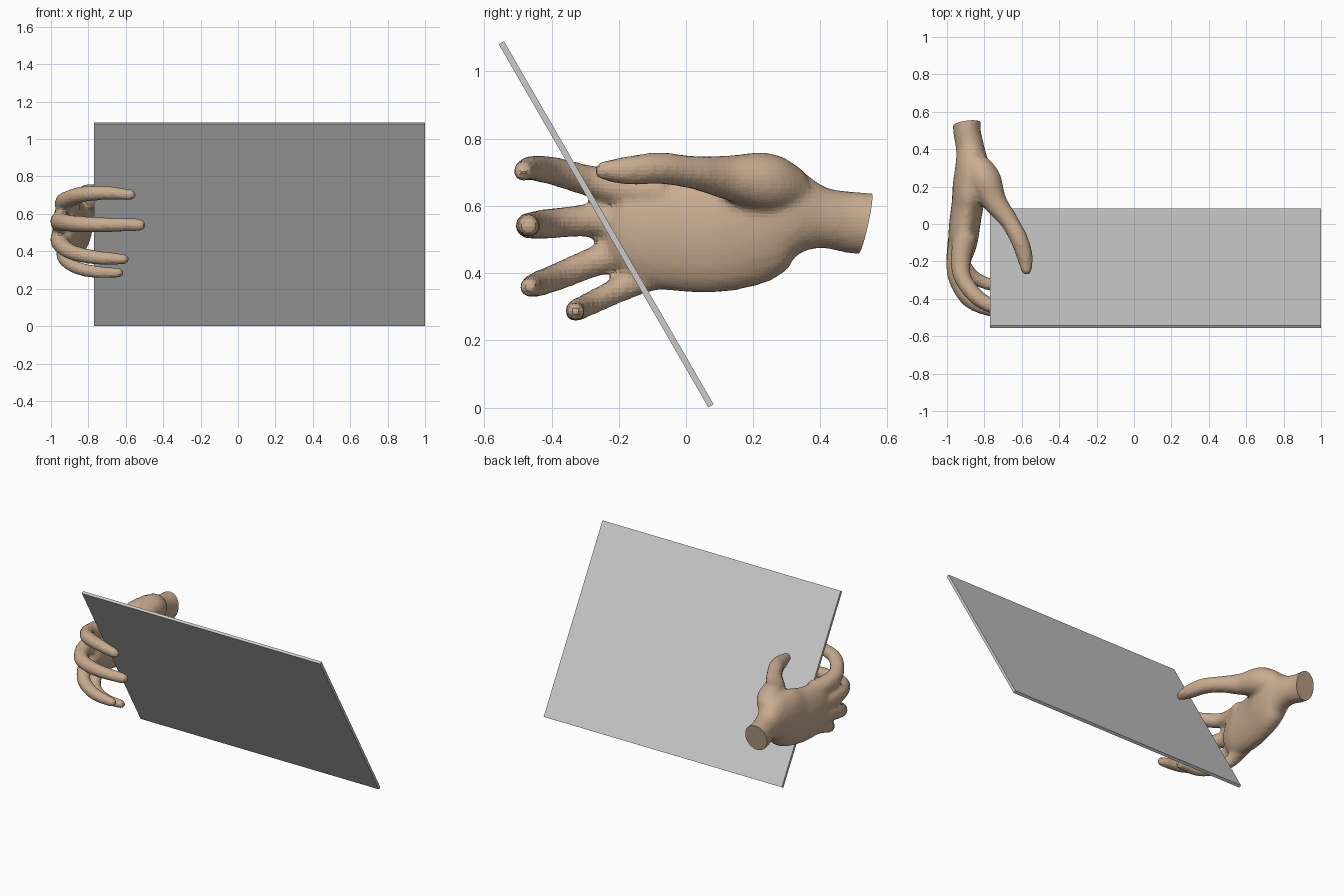
import bpy, bmesh
from math import sin, cos, pi, radians
from mathutils import Vector, Matrix

if "Cube" in bpy.data.objects:
    bpy.data.objects.remove(bpy.data.objects["Cube"])

SIDES = 20


def catmull(a, b, c, d, t):
    return [0.5 * (2 * q + (r - p) * t + (2 * p - 5 * q + 4 * r - s) * t * t
                   + (3 * q - p - 3 * r + s) * t ** 3) for p, q, r, s in zip(a, b, c, d)]


def tube(bm, stations, steps=5, round_tip=True):
    """Sweep an ellipse through stations (x, y, z, half_width, half_height)."""
    pts = []
    n = len(stations)
    for i in range(n - 1):
        quad = [stations[min(max(i + k, 0), n - 1)] for k in (-1, 0, 1, 2)]
        pts += [catmull(*quad, s / steps) for s in range(steps)]
    pts.append(list(stations[-1]))
    frames = []
    for i, p in enumerate(pts):
        t = (Vector(pts[min(i + 1, len(pts) - 1)][:3]) - Vector(pts[max(i - 1, 0)][:3])).normalized()
        side = t.cross(Vector((0, 0, 1))).normalized()
        frames.append((Vector(p[:3]), side, side.cross(t), p[3], p[4]))
    if round_tip:
        c, s, u, w, h = frames[-1]
        for a in (30, 60, 80):
            k = cos(radians(a))
            frames.append((c + t * min(w, h) * sin(radians(a)), s, u, w * k, h * k))
    rings = []
    for c, s, u, w, h in frames:
        rings.append([bm.verts.new(c + s * w * cos(2 * pi * j / SIDES) + u * h * sin(2 * pi * j / SIDES))
                      for j in range(SIDES)])
    for r0, r1 in zip(rings, rings[1:]):
        for j in range(SIDES):
            k = (j + 1) % SIDES
            bm.faces.new((r0[j], r0[k], r1[k], r1[j]))
    bm.faces.new(rings[0][::-1])
    bm.faces.new(rings[-1])


def digit(bm, stations):
    tube(bm, [(x, y, z, r, r) for x, y, z, r in stations])


def add_object(name, bm):
    bmesh.ops.recalc_face_normals(bm, faces=bm.faces)
    mesh = bpy.data.meshes.new(name)
    bm.to_mesh(mesh)
    bm.free()
    ob = bpy.data.objects.new(name, mesh)
    bpy.context.collection.objects.link(ob)
    return ob


# Thin tilted panel
bm = bmesh.new()
bmesh.ops.create_cube(bm, size=1, matrix=Matrix.Translation((0.115, -0.2375, 0.545))
                      @ Matrix.Rotation(radians(30), 4, 'X')
                      @ Matrix.Diagonal((1.77, 0.018, 1.248, 1)))
add_object("panel", bm)

# Hand: wrist and palm
bm = bmesh.new()
tube(bm, [(-0.895, 0.63, 0.54, .076, .093), (-0.893, 0.5, 0.55, .074, .093),
          (-0.875, 0.4, 0.565, .077, .093), (-0.865, 0.3, 0.575, .092, .148),
          (-0.875, 0.2, 0.55, .095, .182), (-0.89, 0.1, 0.525, .086, .183),
          (-0.905, 0.0, 0.52, .084, .178), (-0.915, -0.1, 0.53, .078, .168),
          (-0.92, -0.17, 0.55, .058, .135)])
# Thumb with its fleshy base
digit(bm, [(-0.85, 0.33, 0.64, .065), (-0.80, 0.24, 0.67, .088), (-0.745, 0.12, 0.685, .066),
           (-0.67, 0.02, 0.70, .050), (-0.615, -0.08, 0.712, .048),
           (-0.585, -0.17, 0.705, .044), (-0.575, -0.245, 0.705, .030)])
# Index, middle, ring and little fingers, curled round the panel edge
digit(bm, [(-0.90, -0.06, 0.64, .062), (-0.925, -0.18, 0.652, .056), (-0.915, -0.29, 0.675, .047),
           (-0.83, -0.40, 0.705, .043), (-0.70, -0.46, 0.712, .038), (-0.575, -0.485, 0.702, .031)])
digit(bm, [(-0.92, -0.06, 0.56, .064), (-0.945, -0.18, 0.56, .058), (-0.945, -0.29, 0.557, .049),
           (-0.87, -0.41, 0.547, .045), (-0.71, -0.465, 0.542, .040), (-0.525, -0.468, 0.541, .034)])
digit(bm, [(-0.925, -0.03, 0.49, .062), (-0.95, -0.16, 0.468, .054), (-0.945, -0.27, 0.435, .046),
           (-0.88, -0.375, 0.392, .042), (-0.75, -0.445, 0.366, .038), (-0.61, -0.465, 0.358, .030)])
digit(bm, [(-0.905, 0.02, 0.425, .060), (-0.925, -0.10, 0.395, .048), (-0.92, -0.19, 0.355, .040),
           (-0.86, -0.28, 0.312, .036), (-0.76, -0.325, 0.29, .034), (-0.635, -0.328, 0.285, .027)])
hand = add_object("hand", bm)

# Fuse all into one skin
remesh = hand.modifiers.new("fuse", 'REMESH')
remesh.mode = 'VOXEL'
remesh.voxel_size = 0.014
smooth = hand.modifiers.new("soften", 'SMOOTH')
smooth.factor = 0.5
smooth.iterations = 6
fused = bpy.data.meshes.new_from_object(hand.evaluated_get(bpy.context.evaluated_depsgraph_get()))
hand.modifiers.clear()

# Slanted flat cut at the wrist
bm = bmesh.new()
bm.from_mesh(fused)
cut = bmesh.ops.bisect_plane(bm, geom=bm.verts[:] + bm.edges[:] + bm.faces[:],
                             plane_co=(-0.895, 0.533, 0.547), plane_no=(-0.13, 1, -0.22), clear_outer=True)
rim = [e for e in cut['geom_cut'] if isinstance(e, bmesh.types.BMEdge)]
bmesh.ops.holes_fill(bm, edges=rim, sides=0)
bm.to_mesh(fused)
bm.free()
hand.data = fused
for p in fused.polygons:
    p.use_smooth = False

skin = bpy.data.materials.new("skin")
skin.diffuse_color = (0.58, 0.41, 0.28, 1)
skin.use_nodes = True
skin.node_tree.nodes["Principled BSDF"].inputs["Base Color"].default_value = skin.diffuse_color
fused.materials.clear()
fused.materials.append(skin)
